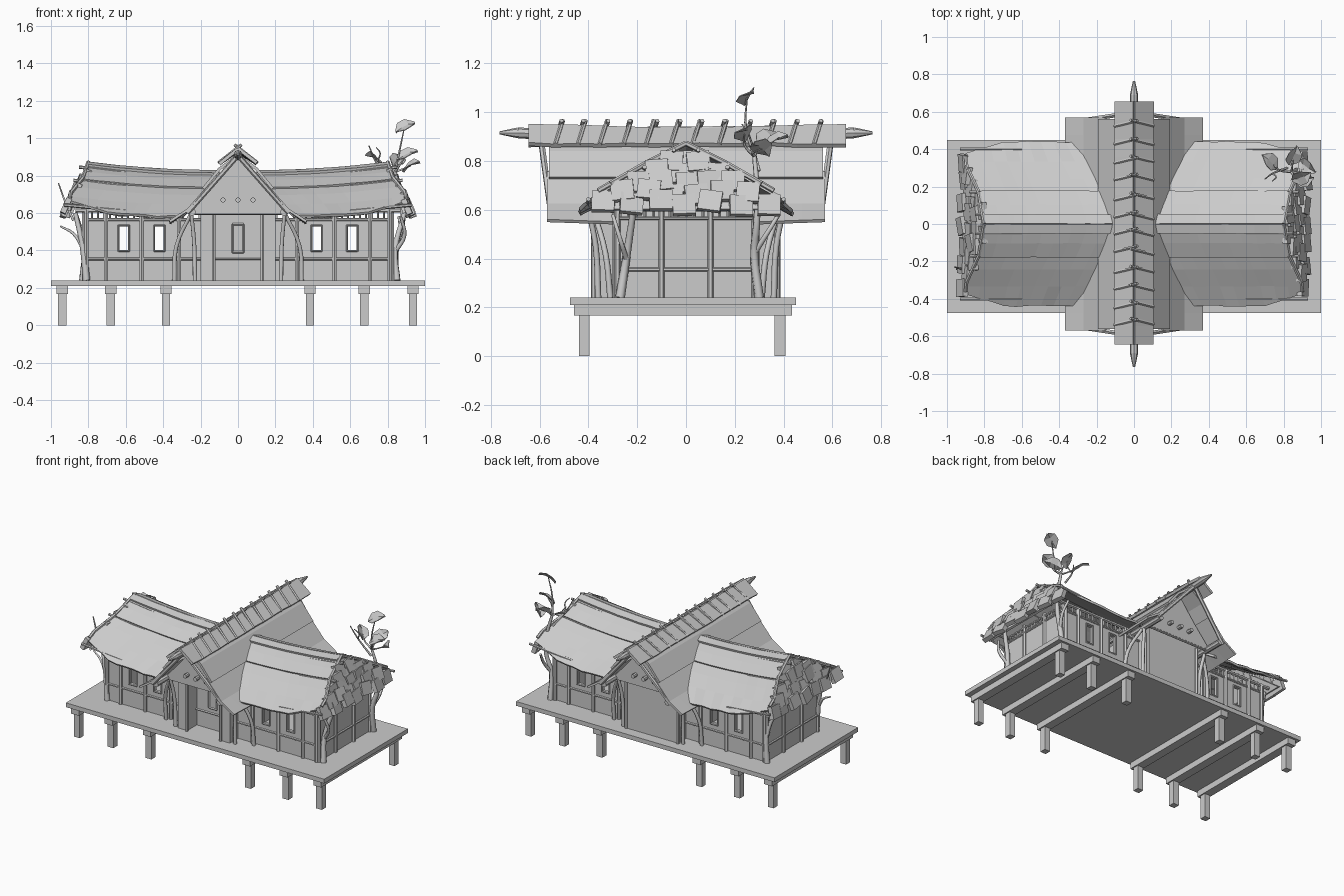
import bpy, bmesh, math, random
from mathutils import Vector, Matrix

random.seed(4)
if "Cube" in bpy.data.objects:
    bpy.data.objects.remove(bpy.data.objects["Cube"], do_unlink=True)

mat = bpy.data.materials.new("plain_grey")
mat.use_nodes = True
GREY = (0.6, 0.6, 0.6, 1)
mat.diffuse_color = GREY
mat.node_tree.nodes["Principled BSDF"].inputs["Base Color"].default_value = GREY
SIDES = (-1, 1)
jit = random.uniform


def link(name, data):
    ob = bpy.data.objects.new(name, data)
    data.materials.append(mat)
    bpy.context.collection.objects.link(ob)
    return ob


def from_bm(name, bm):
    me = bpy.data.meshes.new(name)
    bmesh.ops.recalc_face_normals(bm, faces=bm.faces[:])
    bm.to_mesh(me)
    bm.free()
    return link(name, me)


def box(name, x0, x1, y0, y1, z0, z1):
    bm = bmesh.new()
    m = Matrix.Translation(((x0 + x1) / 2, (y0 + y1) / 2, (z0 + z1) / 2))
    bmesh.ops.create_cube(bm, size=1, matrix=m @ Matrix.Diagonal((x1 - x0, y1 - y0, z1 - z0, 1)))
    return from_bm(name, bm)


def pole(name, a, b, r, r2=None, sides=6):
    a, b = Vector(a), Vector(b)
    d = b - a
    bm = bmesh.new()
    m = Matrix.Translation((a + b) / 2) @ d.to_track_quat("Z", "Y").to_matrix().to_4x4()
    bmesh.ops.create_cone(bm, cap_ends=True, segments=sides, radius1=r,
                          radius2=r if r2 is None else r2, depth=d.length, matrix=m)
    return from_bm(name, bm)


def branch(name, pts, r0, r1):
    cu = bpy.data.curves.new(name, "CURVE")
    cu.dimensions, cu.bevel_depth, cu.bevel_resolution = "3D", 1, 1
    cu.resolution_u, cu.use_fill_caps = 4, True
    sp = cu.splines.new("BEZIER")
    sp.bezier_points.add(len(pts) - 1)
    for i, (p, q) in enumerate(zip(sp.bezier_points, pts)):
        p.co, p.radius = q, r0 + (r1 - r0) * i / (len(pts) - 1)
        p.handle_left_type = p.handle_right_type = "AUTO"
    return link(name, cu)


def slab(name, rows, thick):
    bm = bmesh.new()
    vs = [[bm.verts.new(p) for p in row] for row in rows]
    for r, s in zip(vs, vs[1:]):
        for i in range(len(r) - 1):
            bm.faces.new((r[i], r[i + 1], s[i + 1], s[i]))
    ob = from_bm(name, bm)
    mod = ob.modifiers.new("thickness", "SOLIDIFY")
    mod.thickness, mod.offset = thick, 0
    return ob


# Deck, joists and stilts
box("deck", -1, 1, -0.475, 0.45, 0.21, 0.24)
for x in (-0.94, -0.68, -0.385, 0.385, 0.675, 0.935):
    box("joist", x - 0.03, x + 0.03, -0.46, 0.435, 0.167, 0.21)
    for y in (-0.417, 0.385):
        box("stilt", x - 0.022, x + 0.022, y - 0.022, y + 0.022, 0, 0.2)

# Wing walls with open windows, posts, rails and eave slats
F, T, WY, WX = 0.24, 0.565, 0.285, 0.82
WIN = (0.42, 0.61)
for sx in SIDES:
    def bx(name, xa, xb, *rest):
        box(name, min(sx * xa, sx * xb), max(sx * xa, sx * xb), *rest)
    for sy in SIDES:
        ya, yb = sorted((sy * (WY - 0.02), sy * WY))
        bx("wall_below_windows", 0.19, WX, ya, yb, F, 0.4)
        bx("wall_above_windows", 0.19, WX, ya, yb, 0.53, T)
        for xa, xb in ((0.19, 0.395), (0.445, 0.585), (0.635, WX)):
            bx("wall_beside_windows", xa, xb, ya, yb, 0.4, 0.53)
        y = sy * (WY + 0.004)
        for w in WIN:
            for d in (-0.028, 0.028):
                pole("window_jamb", (sx * (w + d), y, 0.395), (sx * (w + d), y, 0.535), 0.005, sides=4)
            for z in (0.397, 0.533):
                pole("window_sill", (sx * (w - 0.03), y, z), (sx * (w + 0.03), y, z), 0.005, sides=4)
        for x in (0.315, 0.515, 0.705, 0.81):
            pole("wall_post", (sx * x, y, F), (sx * x, y, 0.62), 0.013)
        for z in (0.355, T):
            pole("wall_rail", (sx * 0.2, y, z), (sx * WX, y, z), 0.008)
        for i in range(17):
            x = sx * (0.3 + i * 0.032)
            pole("eave_slat", (x, y, T), (x, y, 0.63), 0.006, sides=4)
        pole("top_plate", (sx * 0.2, y, 0.615), (sx * 0.87, y, 0.615), 0.012)
    bx("end_wall", WX - 0.02, WX, -WY, WY, F, T)
    xe = sx * (WX + 0.004)
    for y in (-0.28, -0.1, 0.1, 0.28):
        pole("end_post", (xe, y, F), (xe, y, 0.62), 0.012)
    for z in (0.355, T, 0.6):
        pole("end_rail", (xe, -WY, z), (xe, WY, z), 0.008)
    for i in range(17):
        y = -0.27 + i * 0.034
        pole("end_slat", (xe, y, T), (xe, y, 0.6), 0.006, sides=4)

# Central hall with recessed doorway
HY, HX, DX = 0.375, 0.2, 0.13
box("hall_back", -HX, HX, HY - 0.02, HY, F, 0.65)
box("door_wall", -DX, DX, -0.27, -0.25, F, 0.66)
box("door_window", -0.025, 0.025, -0.276, -0.27, 0.4, 0.53)
for sx in SIDES:
    xa, xb = sorted((sx * DX, sx * HX))
    box("hall_front", xa, xb, -HY, -0.25, F, 0.65)
    xa, xb = sorted((sx * (HX - 0.02), sx * HX))
    box("hall_side", xa, xb, -0.26, HY, F, 0.65)
    pole("door_post", (sx * DX, -HY - 0.005, F), (sx * DX, -HY - 0.005, 0.65), 0.01)
    pole("window_jamb", (sx * 0.03, -0.278, 0.39), (sx * 0.03, -0.278, 0.54), 0.006, sides=4)
    pole("hall_post", (sx * HX, HY, F), (sx * HX, HY, 0.62), 0.012)
    for sy in SIDES:
        branch("curved_post", [(sx * 0.34, sy * 0.31, F), (sx * 0.33, sy * 0.33, 0.42),
                               (sx * 0.25, sy * 0.38, 0.6)], 0.013, 0.011)
        branch("porch_post", [(sx * 0.23, sy * 0.36, F), (sx * 0.235, sy * 0.37, 0.45),
                              (sx * 0.25, sy * 0.4, 0.6)], 0.013, 0.011)
for z in (0.355, 0.39, 0.54):
    w = DX if z < 0.36 else 0.03
    pole("door_rail", (-w, -0.277, z), (w, -0.277, z), 0.006, sides=4)

# Gables over the hall, with log ends and rafters
for sy in SIDES:
    y = sy * 0.43
    slab("gable", [[(-0.26, y, 0.6), (0, y, 0.6), (0.26, y, 0.6)],
                   [(-0.13, y, 0.75), (0, y, 0.75), (0.13, y, 0.75)],
                   [(-0.02, y, 0.89), (0, y, 0.9), (0.02, y, 0.89)]], 0.02)
    pole("gable_tie", (-0.26, y, 0.6), (0.26, y, 0.6), 0.01)
    for x in (-0.08, 0, 0.08):
        pole("log_end", (x, sy * 0.4, 0.67), (x, sy * 0.475, 0.67), 0.014, sides=8)
    for sx in SIDES:
        pole("purlin", (sx * 0.245, sy * 0.28, 0.605), (sx * 0.245, sy * 0.56, 0.605), 0.02, sides=8)
        pole("gable_rafter", (sx * 0.27, sy * 0.555, 0.6), (-sx * 0.02, sy * 0.6, 0.93), 0.013)
    pole("ridge_point", (0, sy * 0.5, 0.905), (0, sy * 0.69, 0.915), 0.024, 0.022, 8)
    pole("ridge_tip", (0, sy * 0.69, 0.915), (0, sy * 0.765, 0.915), 0.022, 0.006, 8)

# Hall roof in overlapping layers, ridge cap and lashing sticks
YS = [-0.57 + 0.095 * i for i in range(13)]
for sx in SIDES:
    slab("hall_roof_upper", [[(sx * x, y * 0.985, z) for y in YS]
                             for x, z in ((0, 0.91), (0.1, 0.835), (0.185, 0.73))], 0.016)
    slab("hall_roof_lower", [[(sx * x, y, z - drop * (0.02 - 0.035 * abs(y))) for y in YS]
                             for x, z, drop in ((0.15, 0.752, 0), (0.265, 0.62, 0), (0.365, 0.555, 1))], 0.014)
    slab("ridge_cap", [[(sx * x, -0.645 + 0.1 * i, z + 0.015 * abs(i - 6.5) / 6.5 * (x == 0) + jit(-0.004, 0.004))
                        for i in range(14)] for x, z in ((0, 0.93), (0.1, 0.865))], 0.018)
    for i in range(12):
        y = -0.54 + 0.096 * i + jit(-0.01, 0.01)
        pole("ridge_stick", (sx * 0.105, y, 0.868), (-sx * 0.018, y + 0.03, 0.965), 0.009)

# Wing roofs: sagging ridge, layered thatch, ragged ends
STARTS = ((0, 0.1), (0.05, 0.1), (0.17, 0.16), (0.31, 0.23), (0.44, 0.3))
ENDS = ((0, 0.8), (0.05, 0.8), (0.17, 0.83), (0.31, 0.895), (0.44, 0.9))
DROPS = ((0, 0), (0.05, 0.014), (0.17, 0.085), (0.31, 0.165), (0.44, 0.24))


def lerp(table, y):
    for (a, va), (b, vb) in zip(table, table[1:]):
        if y <= b:
            break
    return va + (vb - va) * (y - a) / (b - a)


def wing_point(sx, sy, y, t, lift=0, ragged=0):
    x = lerp(STARTS, y) + t * (lerp(ENDS, y) - lerp(STARTS, y))
    if y > 0.4:
        y -= 0.06 * max(0, t - 0.65) / 0.35
    z = 0.815 + 0.045 * t * t - lerp(DROPS, y) + lift
    return (sx * x, sy * (y + jit(-ragged, ragged)), z + jit(-ragged, ragged))


for sx in SIDES:
    for sy in SIDES:
        for name, ys, lifts in (("wing_roof_cap", (0, 0.05), (0.008, 0.008)),
                                ("wing_roof_middle", (0.03, 0.1, 0.175), (-0.005, 0, 0.006)),
                                ("wing_roof_lower", (0.15, 0.24, 0.33, 0.435), (-0.008, 0, 0, 0))):
            slab(name, [[wing_point(sx, sy, y, i / 9, l, 0.005 if y > 0.4 else 0.001)
                         for i in range(10)] for y, l in zip(ys, lifts)], 0.014)
        for a, b in ((0, 0.17), (0.17, 0.31), (0.31, 0.42)):
            pole("edge_rafter", wing_point(sx, sy, a, 1, 0.012), wing_point(sx, sy, b, 1, 0.012), 0.011)
        for y, x in ((0.05, 0.85), (0.17, 0.88), (0.4, 0.93)):
            p = wing_point(sx, sy, y, 1, -0.01)
            pole("purlin_end", (sx * 0.6, p[1], p[2] - 0.02), (sx * x, p[1], p[2] + 0.01), 0.009)
    # Leaning end gable covered in thick shakes
    slab("end_gable", [[(sx * x, -w, z), (sx * x, 0, z), (sx * x, w, z)]
                       for x, w, z in ((0.79, 0.03, 0.84), (0.84, 0.2, 0.73), (0.89, 0.37, 0.6))], 0.015)
    for row in range(5):
        k = row / 4
        half = 0.33 - 0.27 * k
        n = 7 - row - (row > 3)
        for i in range(n):
            y = -half + 2 * half * i / max(1, n - 1) + jit(-0.012, 0.012)
            ob = box("shake", -0.015, 0.015, -0.047, 0.047, -0.045, 0.04)
            ob.location = (sx * (0.91 - 0.09 * k + jit(-0.008, 0.01)), y, 0.63 + 0.17 * k + jit(-0.012, 0.012))
            ob.rotation_euler = (jit(-0.15, 0.15), -sx * 0.38 + jit(-0.1, 0.1), jit(-0.15, 0.15))

# Crooked trunks at the corners
branch("front_trunk", [(0.85, -0.27, F), (0.84, -0.245, 0.4), (0.89, -0.215, 0.6)], 0.02, 0.013)
branch("front_trunk_fork", [(0.845, -0.245, 0.4), (0.89, -0.27, 0.48), (0.87, -0.3, 0.58)], 0.012, 0.008)
branch("back_trunk", [(0.84, 0.3, F), (0.845, 0.28, 0.42), (0.88, 0.29, 0.55), (0.87, 0.29, 0.7),
                      (0.84, 0.28, 0.82)], 0.02, 0.009)
branch("back_trunk_fork", [(0.845, 0.28, 0.42), (0.87, 0.33, 0.5), (0.86, 0.38, 0.58)], 0.012, 0.008)
branch("left_trunk", [(-0.81, -0.29, F), (-0.83, -0.28, 0.42), (-0.87, -0.26, 0.6)], 0.02, 0.012)
branch("left_trunk_fork", [(-0.83, -0.28, 0.42), (-0.88, -0.26, 0.49), (-0.95, -0.24, 0.53)], 0.012, 0.005)
branch("left_twig", [(-0.88, -0.24, 0.56), (-0.92, -0.24, 0.65), (-0.96, -0.23, 0.76)], 0.008, 0.004)
branch("left_back_trunk", [(-0.83, 0.29, F), (-0.82, 0.28, 0.42), (-0.87, 0.25, 0.6)], 0.02, 0.012)

# Sapling growing through the roof
top = (0.84, 0.28, 0.82)
LEAVES = (((0.89, 0.25, 1.06), 0.4), ((0.9, 0.24, 0.91), 0.1), ((0.85, 0.36, 0.88), 1.2),
          ((0.73, 0.33, 0.89), 2.4), ((0.92, 0.31, 0.85), -0.6))
for tip, turn in LEAVES:
    mid = [(a + b) / 2 for a, b in zip(top, tip)]
    mid[1] -= 0.02
    branch("twig", [top, mid, tip], 0.007, 0.003)
    ob = slab("leaf", [[(u, v * w, h + 0.012 * abs(v)) for v in (-1, 0, 1)]
                       for u, w, h in ((-0.055, 0.006, -0.015), (-0.02, 0.042, 0),
                                       (0.025, 0.04, 0.005), (0.065, 0.004, -0.01))], 0.004)
    ob.location = tip
    ob.rotation_euler = (0.5, -0.4, turn)
branch("bare_twig", [(0.82, 0.3, 0.76), (0.74, 0.27, 0.87), (0.7, 0.24, 0.96)], 0.007, 0.003)
branch("bare_twig_fork", [(0.74, 0.27, 0.87), (0.76, 0.25, 0.92), (0.74, 0.23, 0.95)], 0.005, 0.003)
